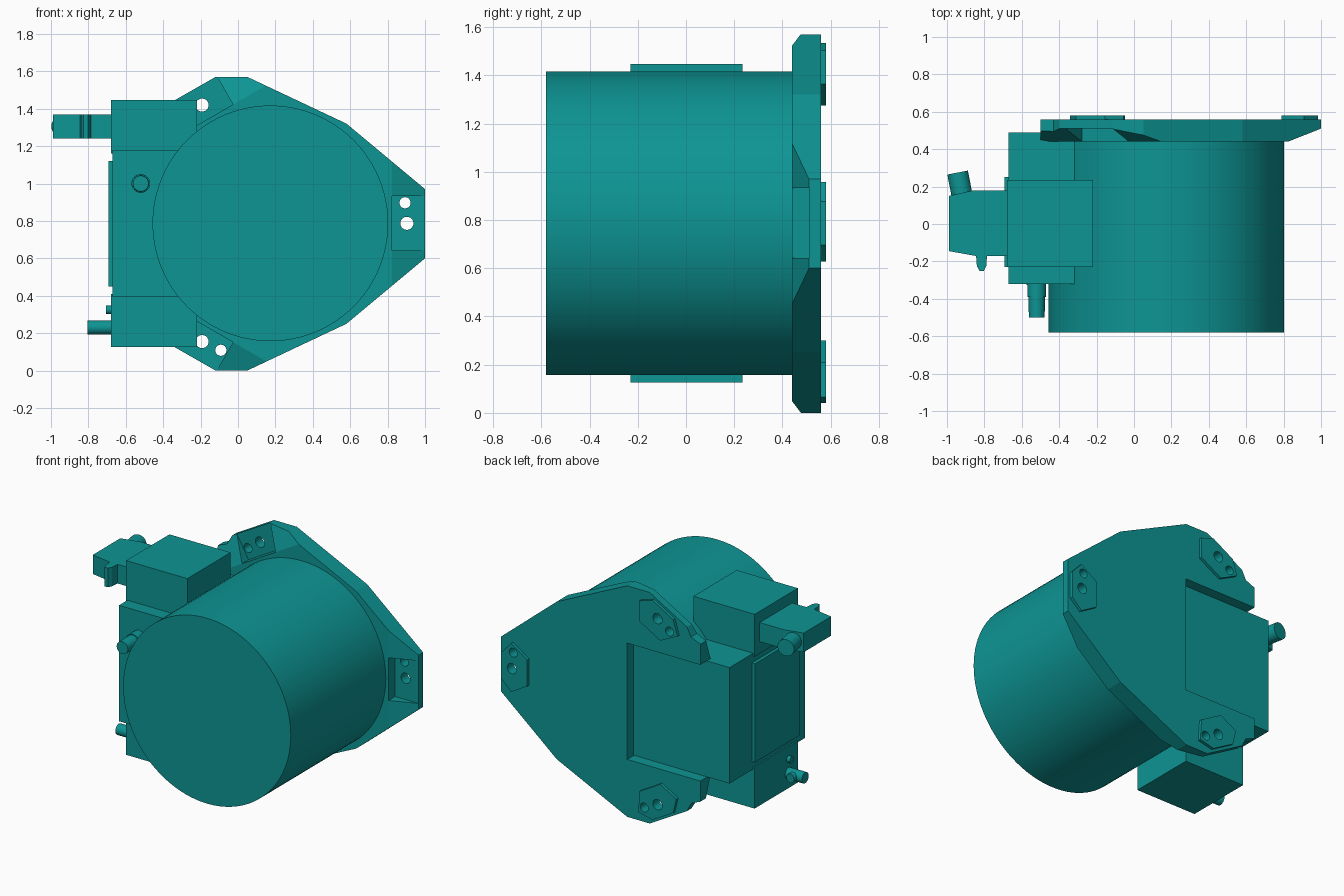
import bpy, bmesh, math
from mathutils import Vector, Matrix

if "Cube" in bpy.data.objects:
    bpy.data.objects.remove(bpy.data.objects["Cube"])

CX, CZ = 0.173, 0.787          # drum axis
TIPS = [math.radians(a) for a in (0, 120, -120)]

teal = bpy.data.materials.new("teal_paint")
teal.diffuse_color = (0.004, 0.30, 0.295, 1)
teal.use_nodes = True
teal.node_tree.nodes["Principled BSDF"].inputs["Base Color"].default_value = teal.diffuse_color


def finish(name, bm):
    bmesh.ops.recalc_face_normals(bm, faces=bm.faces)
    me = bpy.data.meshes.new(name)
    bm.to_mesh(me)
    bm.free()
    me.materials.append(teal)
    ob = bpy.data.objects.new(name, me)
    bpy.context.collection.objects.link(ob)
    return ob


def prism(name, base, offset):
    """Extrude a flat loop of 3D points along an offset."""
    bm = bmesh.new()
    face = bm.faces.new([bm.verts.new(p) for p in base])
    new = bmesh.ops.extrude_face_region(bm, geom=[face])["geom"]
    bmesh.ops.translate(bm, vec=offset, verts=[v for v in new if isinstance(v, bmesh.types.BMVert)])
    return finish(name, bm)


def box(name, x, y, z):
    base = [(x[0], y[0], z[0]), (x[1], y[0], z[0]), (x[1], y[1], z[0]), (x[0], y[1], z[0])]
    return prism(name, base, (0, 0, z[1] - z[0]))


def rod(name, a, b, r1, r2=None, n=32):
    a, b = Vector(a), Vector(b)
    bm = bmesh.new()
    m = Matrix.Translation((a + b) / 2) @ (b - a).to_track_quat('Z', 'Y').to_matrix().to_4x4()
    bmesh.ops.create_cone(bm, cap_ends=True, segments=n, radius1=r1,
                          radius2=r1 if r2 is None else r2, depth=(b - a).length, matrix=m)
    ob = finish(name, bm)
    smooth(ob)
    return ob


def smooth(ob):
    bpy.ops.object.select_all(action='DESELECT')
    ob.select_set(True)
    bpy.context.view_layer.objects.active = ob
    bpy.ops.object.shade_smooth_by_angle(angle=math.radians(30))


def polar(r, t, y, ang):
    """Radial / tangential position of a mounting tip to world space."""
    c, s = math.cos(ang), math.sin(ang)
    return Vector((CX + r * c - t * s, y, CZ + r * s + t * c))


def cut(ob, cutter):
    mod = ob.modifiers.new("cut", 'BOOLEAN')
    mod.operation, mod.solver, mod.object = 'DIFFERENCE', 'EXACT', cutter
    bpy.context.view_layer.update()
    me = bpy.data.meshes.new_from_object(ob.evaluated_get(bpy.context.evaluated_depsgraph_get()))
    ob.modifiers.clear()
    ob.data = me


# Main drum
rod("drum", (CX, -0.58, CZ), (CX, 0.45, CZ), 0.63, n=96)

# Mounting plate, notched on the left for the housing; upper half is mirrored
half = [(1.0, 0.97), (0.58, 1.32), (0.05, 1.57), (-0.12, 1.57), (-0.40, 1.41),
        (-0.43, 1.35), (-0.50, 1.32), (-0.50, 1.18), (0.05, 1.18)]
outline = half + [(x, 2 * CZ - 0.004 - z) for x, z in reversed(half)]
plate = prism("mounting_plate", [(x, 0.44, z) for x, z in outline], (0, 0.12, 0))

# Three tips: sloped front, recessed pocket, back pad and two bolt holes
hex_pad = [(0.81, 0.09), (0.735, 0.17), (0.615, 0.09), (0.615, -0.09), (0.735, -0.16), (0.81, -0.09)]
for i, ang in enumerate(TIPS):
    span = polar(0, 1.2, 0, ang) - polar(0, 0, 0, ang)
    wedge = prism("cut_slope", [polar(r, -0.6, y, ang) for r, y in
                                ((0.574, 0.41), (0.95, 0.5587), (0.95, 0.41))], span)
    pocket = prism("cut_pocket", [polar(r, t, 0.40, ang) for r, t in
                                  ((0.65, -0.145), (0.95, -0.145), (0.95, 0.145), (0.65, 0.145))],
                   (0, 0.11, 0))
    pad = prism(f"tip_pad_{i + 1}", [polar(r, t, 0.555, ang) for r, t in hex_pad], (0, 0.025, 0))
    holes = [rod("cut_hole", polar(r, t, 0.3, ang), polar(r, t, 0.7, ang), rad, n=24)
             for r, t, rad in ((0.73, 0, 0.035), (0.72, 0.11, 0.03))]
    for c in [wedge, pocket] + holes:
        cut(plate, c)
    for c in holes:
        cut(pad, c)
    for c in [wedge, pocket] + holes:
        bpy.data.objects.remove(c)

# Side housing: long middle block, tall narrow block and side cover
box("housing_middle", (-0.67, 0.05), (-0.32, 0.49), (0.392, 1.18))
box("housing_upper", (-0.68, -0.22), (-0.23, 0.235), (1.16, 1.447))
box("housing_lower", (-0.68, -0.22), (-0.23, 0.235), (0.127, 0.41))
box("side_cover", (-0.693, -0.66), (-0.23, 0.25), (0.45, 1.12))
box("front_tab", (-0.575, -0.535), (-0.325, -0.31), (0.75, 0.83))

# Front spigot
rod("spigot_base", (-0.52, -0.31, 1.0), (-0.52, -0.39, 1.0), 0.05)
rod("spigot", (-0.52, -0.38, 1.0), (-0.52, -0.50, 1.0), 0.045, 0.042)

# Upper connector with cable outlet and latch
body = [(-0.67, -0.17), (-0.67, 0.18), (-0.86, 0.18), (-0.99, 0.15), (-0.99, -0.145), (-0.85, -0.17)]
prism("connector", [(x, y, 1.24) for x, y in body], (0, 0, 0.13))
rod("cable_outlet", (-0.915, 0.13, 1.305), (-0.943, 0.275, 1.305), 0.056)
latch = [(-0.845, -0.16), (-0.785, -0.16), (-0.79, -0.225), (-0.803, -0.25), (-0.827, -0.25), (-0.84, -0.225)]
prism("latch", [(x, y, 1.24) for x, y in latch], (0, 0, 0.13))

# Lower fittings
rod("lower_nozzle", (-0.67, -0.13, 0.23), (-0.805, -0.13, 0.23), 0.037)
rod("nozzle_side_stub", (-0.735, -0.13, 0.23), (-0.735, -0.07, 0.23), 0.03)
rod("lower_stud", (-0.67, -0.13, 0.325), (-0.705, -0.13, 0.325), 0.022, n=20)
